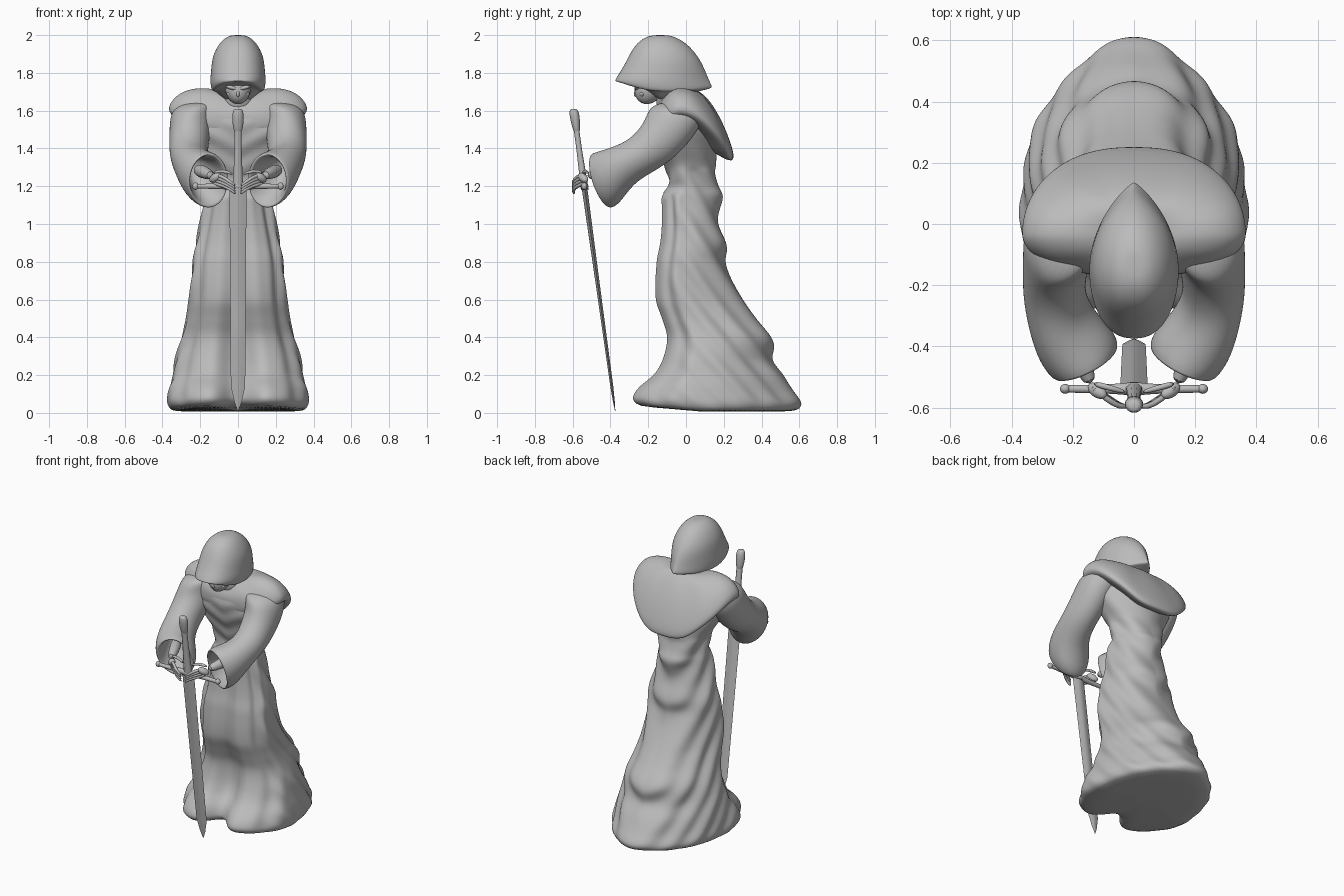
import bpy, bmesh
from math import sin, cos, pi, exp
from mathutils import Vector

cube = bpy.data.objects.get("Cube")
if cube:
    bpy.data.objects.remove(cube, do_unlink=True)

stone = bpy.data.materials.new("grey_stone")
stone.use_nodes = True
GREY = (0.5, 0.5, 0.5, 1)
stone.diffuse_color = GREY
stone.node_tree.nodes["Principled BSDF"].inputs["Base Color"].default_value = GREY


def finish(obj, angle=60, subsurf=0):
    obj.data.materials.append(stone)
    bpy.ops.object.select_all(action='DESELECT')
    obj.select_set(True)
    bpy.context.view_layer.objects.active = obj
    bpy.ops.object.shade_smooth_by_angle(angle=angle * pi / 180)
    if subsurf:
        mod = obj.modifiers.new("soften", 'SUBSURF')
        mod.levels = mod.render_levels = subsurf
    return obj


def loft(name, rings, angle=60, subsurf=1):
    """Skin a list of equal point rings and cap both ends."""
    bm = bmesh.new()
    rows = [[bm.verts.new(p) for p in ring] for ring in rings]
    n = len(rows[0])
    for a, b in zip(rows, rows[1:]):
        for i in range(n):
            j = (i + 1) % n
            bm.faces.new((a[i], a[j], b[j], b[i]))
    bm.faces.new(rows[0])
    bm.faces.new(rows[-1])
    bmesh.ops.recalc_face_normals(bm, faces=bm.faces)
    mesh = bpy.data.meshes.new(name)
    bm.to_mesh(mesh)
    bm.free()
    obj = bpy.data.objects.new(name, mesh)
    bpy.context.collection.objects.link(obj)
    return finish(obj, angle, subsurf)


def angles(n):
    return [2 * pi * i / n for i in range(n)]


def power(c, p):
    return (1 if c > 0 else -1) * abs(c) ** p


def blob(name, loc, scale, rot=(0, 0, 0)):
    bpy.ops.mesh.primitive_uv_sphere_add(segments=20, ring_count=12, location=loc, rotation=rot)
    obj = bpy.context.object
    obj.name = name
    obj.scale = scale
    return finish(obj)


def tube(name, pts, radii, n=10):
    """Round limb through points, with a radius at each."""
    pts = [Vector(p) for p in pts]
    rings = []
    for i, (p, r) in enumerate(zip(pts, radii)):
        d = (pts[min(i + 1, len(pts) - 1)] - pts[max(i - 1, 0)]).normalized()
        u = d.cross(Vector((0, 0, 1))).normalized()
        v = d.cross(u)
        rings.append([p + r * (cos(a) * u + sin(a) * v) for a in angles(n)])
    return loft(name, rings)


def sample(table, z):
    """Smooth reading of a table keyed by height."""
    i = max(k for k in range(len(table) - 1) if table[k][0] <= z)
    a, b = table[i], table[i + 1]
    before, after = table[max(i - 1, 0)], table[min(i + 2, len(table) - 1)]
    h = b[0] - a[0]
    t = (z - a[0]) / h
    out = []
    for k in range(1, len(a)):
        m0 = (b[k] - before[k]) / (b[0] - before[0]) * h
        m1 = (after[k] - a[k]) / (after[0] - a[0]) * h
        out.append((1 + 2 * t) * (1 - t) ** 2 * a[k] + t * (1 - t) ** 2 * m0
                   + t * t * (3 - 2 * t) * b[k] + t * t * (t - 1) * m1)
    return out


# Robe: height, front, back, half width
ROBE = [(0.0, -.26, .57, .34), (.04, -.305, .61, .37), (.12, -.27, .565, .365), (.2, -.185, .52, .345),
        (.28, -.135, .46, .33), (.4, -.11, .445, .295), (.5, -.135, .365, .27), (.6, -.165, .30, .255),
        (.8, -.155, .21, .24), (.9, -.135, .215, .22), (1.0, -.125, .185, .197), (1.1, -.125, .18, .177),
        (1.16, -.125, .185, .17), (1.2, -.09, .165, .165), (1.3, -.11, .155, .18), (1.4, -.145, .16, .23),
        (1.5, -.17, .15, .28), (1.6, -.16, .1, .29), (1.67, -.11, .03, .16), (1.76, -.1, 0, .08)]
rings = []
for k in range(78):
    z = 1.759 * k / 77
    front, back, hw = sample(ROBE, z)
    mid = front + .4 * (back - front)
    low = max(0, 1 - z / 1.15)
    ring = []
    for a in angles(96):
        c, s = cos(a), sin(a)
        y = mid + s * ((back - mid) if s > 0 else (mid - front))
        x = hw * power(c, 1 + .15 * low if s > 0 else .8)   # squarer front, narrower train
        rear = min(1, max(0, s + .75))
        # swags slanting to the rear, upright pleats at the front, gathers on the chest
        swag = rear * sin(34 * (z + 1.25 * y - .25 * abs(x)) + 2 * sin(3 * z)) * (.009 if z < 1.3 else .003)
        swag += rear * .006 * sin(13 * (z + 1.5 * y) + 1)
        pleat = -(1 - rear) * (.011 * cos(7 * (a + pi / 2)) + .005 * cos(13 * (a + pi / 2)))
        gather = (1 - rear) * .005 * sin(55 * (z - .5 * abs(x)))
        d = (swag + (pleat if z < 1.15 else gather)) * min(1, z / .08) * (1 if z < 1.55 else .2)
        x += d * c
        y += d * s
        if s < 0:   # split between the two front lobes of the hem
            y += .15 * low ** 3 * exp(-(x / .09) ** 2)
        lift = .03 * max(0, -s) * max(0, 1 - z / .2)
        ring.append((x, y, z + lift))
    rings.append(ring)
loft("robe", rings, 80)

# Shoulder cape: half width, front y, back y, then side, front and back heights
CAPE = [(.08, -.10, .03, 1.70, 1.68, 1.715), (.15, -.13, .08, 1.72, 1.655, 1.70),
        (.24, -.155, .13, 1.72, 1.62, 1.645), (.32, -.17, .19, 1.69, 1.585, 1.545),
        (.365, -.17, .24, 1.635, 1.54, 1.42), (.368, -.165, .258, 1.60, 1.50, 1.345),
        (.35, -.14, .24, 1.575, 1.46, 1.32), (.27, -.10, .15, 1.55, 1.42, 1.37)]
rings = []
for hw, yf, yb, zs, zf, zb in CAPE:
    ring = []
    for a in angles(48):
        c, s = cos(a), sin(a)
        mid = -.03
        y = mid + s * ((yb - mid) if s > 0 else (mid - yf))
        w = abs(s) ** 2
        fold = .005 * sin(9 * a) * w * (hw > .2)
        x = hw * power(c, .85 if s > 0 else .7)
        ring.append((x, y, zs + ((zb if s > 0 else zf) - zs) * w + fold))
    rings.append(ring)
loft("shoulder_cape", rings, 80, 2)

# Hood: height, front, back, half width, then how pointed the rear is
HOOD = [(2.0, -.16, -.11, .02, 1), (1.995, -.205, -.065, .055, 1), (1.96, -.26, .0, .098, 1),
        (1.9, -.298, .055, .13, 1.1), (1.85, -.322, .085, .14, 1.2), (1.8, -.352, .107, .144, 1.4),
        (1.757, -.38, .124, .148, 1.6), (1.725, -.37, .142, .142, 1.7), (1.715, -.325, .125, .128, 1.6),
        (1.705, -.26, .07, .118, 1.3), (1.675, -.205, .01, .09, 1.1), (1.645, -.165, -.05, .045, 1)]
rings = []
for z, yf, yb, hw, point in HOOD:
    mid = yf + .45 * (yb - yf)
    ring = []
    for a in angles(40):
        c, s = cos(a), sin(a)
        x = hw * power(c, point if s > 0 else .85)
        y = mid + s * ((yb - mid) if s > 0 else (mid - yf))
        arch = .03 * max(0, -s) ** 2 if z < 1.74 else 0
        dip = -.015 * c ** 2 if 1.71 < z < 1.74 else 0
        ring.append((x, y, z + arch + dip))
    rings.append(ring)
loft("hood", rings, 80, 2)
tube("neck", [(0, -.06, 1.60), (0, -.07, 1.68), (0, -.09, 1.76)], [.11, .085, .08], 20)

# Face bowed inside the hood
blob("face", (0, -.192, 1.725), (.07, .075, .095), (-.5, 0, 0))
blob("nose", (0, -.258, 1.695), (.011, .016, .024), (-.5, 0, 0))
for side, label in ((1, "left"), (-1, "right")):
    blob(label + "_brow", (side * .034, -.26, 1.722), (.034, .014, .011), (0, side * -.25, 0))
    blob(label + "_cheek", (side * .04, -.232, 1.685), (.022, .016, .013), (0, side * -.4, 0))

# Sleeves: centre, then sideways and upright half axes of each section
SLEEVE = [((.20, -.03, 1.655), (.08, 0, 0), (0, -.10, -.01)), ((.24, -.04, 1.60), (.115, 0, 0), (0, -.15, .02)),
          ((.255, -.085, 1.51), (.11, 0, 0), (0, -.125, .055)), ((.26, -.158, 1.425), (.105, 0, 0), (0, -.085, .085)),
          ((.26, -.24, 1.36), (.10, -.01, 0), (0, -.064, .085)), ((.235, -.33, 1.31), (.106, -.035, 0), (0, -.044, .10)),
          ((.187, -.40, 1.248), (.125, -.045, 0), (0, -.04, .145)), ((.155, -.455, 1.228), (.108, -.05, 0), (0, -.045, .148)),
          ((.157, -.452, 1.228), (.092, -.043, 0), (0, -.04, .128)), ((.20, -.38, 1.265), (.07, -.02, 0), (0, -.02, .09)),
          ((.24, -.30, 1.32), (.04, 0, 0), (0, -.02, .04))]
for side, label in ((1, "left"), (-1, "right")):
    rings = []
    for i, (c, u, v) in enumerate(SLEEVE):
        ring = []
        for a in angles(28):
            ripple = 1 + .025 * sin(3 * a + 2 * i)
            p = Vector(c) + ripple * (cos(a) * Vector(u) + sin(a) * Vector(v))
            ring.append((side * p.x, p.y, p.z))
        rings.append(ring)
    loft(label + "_sleeve", rings, 80, 2)

    # Bony forearm and hand folded over the guard
    tube(label + "_forearm", [(side * .22, -.34, 1.29), (side * .17, -.45, 1.27), (side * .14, -.525, 1.255)],
         [.04, .034, .024])
    blob(label + "_palm", (side * .12, -.545, 1.245), (.038, .022, .022), (0, side * .5, side * .6))
    for f in range(4):
        drop = f * .014
        tube(label + "_finger_%d" % (f + 1),
             [(side * .14, -.53, 1.262 - drop), (side * (.085 - f * .004), -.575, 1.255 - drop * 1.3),
              (side * (.045 - f * .003), -.60, 1.225 - drop), (side * .012, -.592, 1.20 - drop)],
             [.01, .011, .01, .007], 8)
    tube(label + "_thumb", [(side * .135, -.52, 1.27), (side * .08, -.535, 1.285), (side * .025, -.55, 1.262)],
         [.01, .011, .007], 8)


# Sword, leaning so that the pommel comes forward
def axis(z):
    return -.375 - .1375 * (z - .01)


def sword_part(name, sections, shape, angle, subsurf=0):
    loft(name, [[(hw * x, axis(z) + th * y, z) for x, y in shape] for z, hw, th in sections], angle, subsurf)


diamond = [(1, 0), (.35, .8), (0, 1), (-.35, .8), (-1, 0), (-.35, -.8), (0, -1), (.35, -.8)]
octagon = [(cos(a + pi / 8), sin(a + pi / 8)) for a in angles(8)]
sword_part("blade", [(.01, .002, .001), (.06, .02, .005), (.14, .038, .008), (.7, .042, .011), (1.2, .045, .015)],
           diamond, 20)
sword_part("grip", [(1.18, .03, .022), (1.26, .026, .02), (1.4, .021, .016), (1.52, .02, .016)], octagon, 60)
sword_part("pommel", [(1.47, .02, .017), (1.53, .033, .025), (1.575, .034, .03), (1.605, .028, .025), (1.61, .014, .012)],
           octagon, 60, 1)
guard_y = axis(1.2)
tube("crossguard", [(x, guard_y, 1.2) for x in (-.23, -.2, -.05, 0, .05, .2, .23)],
     [.013, .013, .016, .026, .016, .013, .013], 12)
for side, label in ((1, "left"), (-1, "right")):
    blob(label + "_guard_knob", (side * .225, guard_y, 1.2), (.017, .016, .019))
